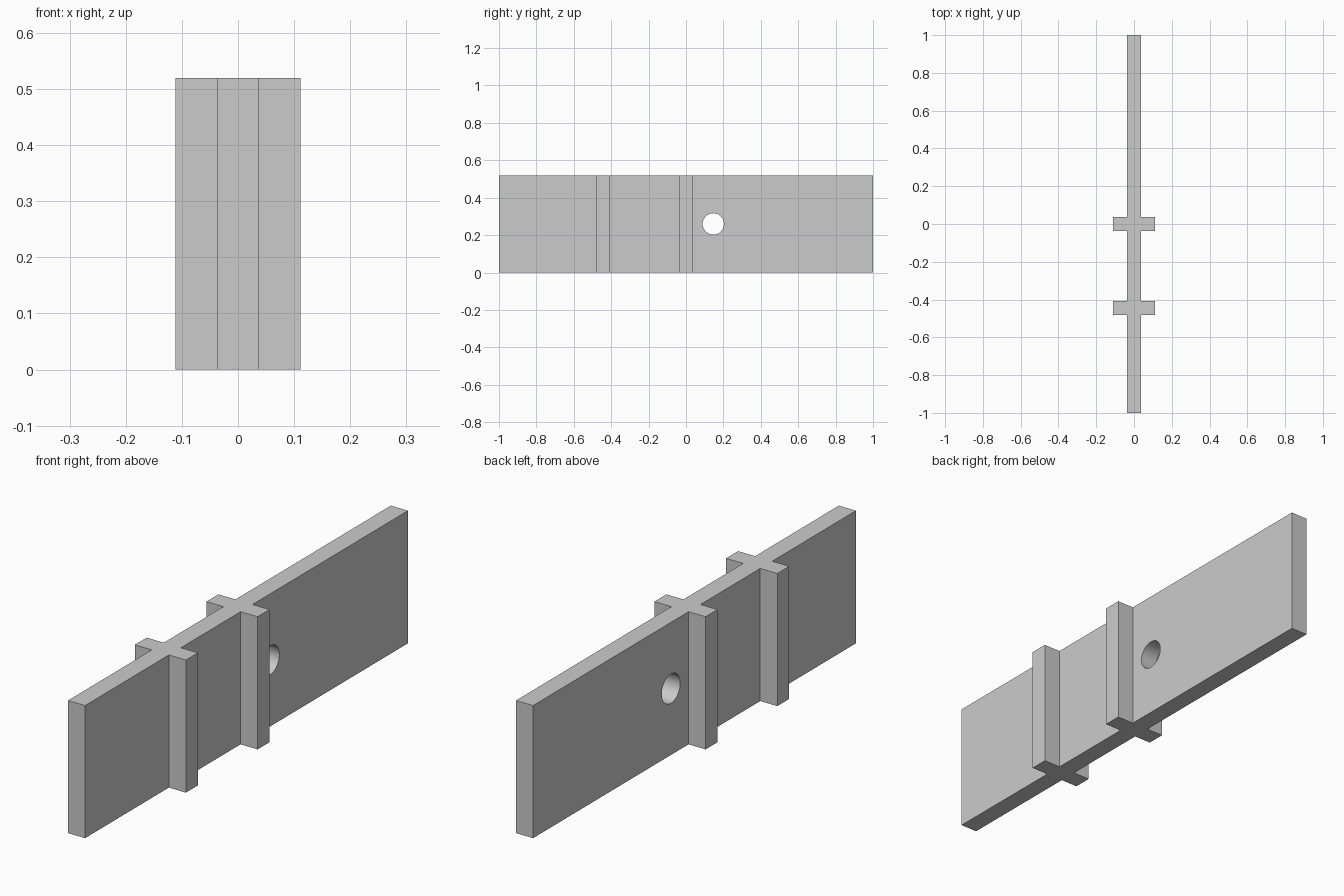
import bpy
import bmesh
import math

cube = bpy.data.objects.get("Cube")
if cube:
    bpy.data.objects.remove(cube, do_unlink=True)

HEIGHT = 0.52
HALF_THICK = 0.037
RIB_REACH = 0.111
RIB_CENTRES = (-0.444, 0.0)

grey = bpy.data.materials.new("plain grey")
grey.use_nodes = True
colour = (0.6, 0.6, 0.6, 1)
grey.diffuse_color = colour
grey.node_tree.nodes["Principled BSDF"].inputs["Base Color"].default_value = colour

# Plan outline: one side of the plate with its ribs, then the other side mirrored
side = [(HALF_THICK, -1)]
for y in RIB_CENTRES:
    low, high = y - HALF_THICK, y + HALF_THICK
    side += [(HALF_THICK, low), (RIB_REACH, low), (RIB_REACH, high), (HALF_THICK, high)]
side.append((HALF_THICK, 1))
outline = side + [(-x, y) for x, y in reversed(side)]

# Extrude the outline upward
bm = bmesh.new()
base = bm.faces.new([bm.verts.new((x, y, 0)) for x, y in outline])
top = bmesh.ops.extrude_face_region(bm, geom=[base], use_keep_orig=True)["geom"]
bmesh.ops.translate(bm, vec=(0, 0, HEIGHT),
                    verts=[v for v in top if isinstance(v, bmesh.types.BMVert)])
bmesh.ops.recalc_face_normals(bm, faces=bm.faces[:])
mesh = bpy.data.meshes.new("ribbed_plate")
bm.to_mesh(mesh)
bm.free()
mesh.materials.append(grey)
plate = bpy.data.objects.new("ribbed_plate", mesh)
bpy.context.collection.objects.link(plate)

# Round through hole
bpy.ops.mesh.primitive_cylinder_add(vertices=64, radius=0.057, depth=0.4,
                                    location=(0, 0.146, HEIGHT / 2),
                                    rotation=(0, math.pi / 2, 0))
cutter = bpy.context.object
cutter.name = "hole_cutter"
cutter.data.materials.append(grey)
cutter.hide_render = True

hole = plate.modifiers.new("hole", "BOOLEAN")
hole.operation = "DIFFERENCE"
hole.solver = "EXACT"
hole.object = cutter

# Apply the cut and shade the hole wall smoothly
bpy.ops.object.select_all(action="DESELECT")
plate.select_set(True)
bpy.context.view_layer.objects.active = plate
bpy.ops.object.modifier_apply(modifier=hole.name)
bpy.data.objects.remove(cutter, do_unlink=True)
bpy.ops.object.shade_smooth_by_angle(angle=math.radians(30))
